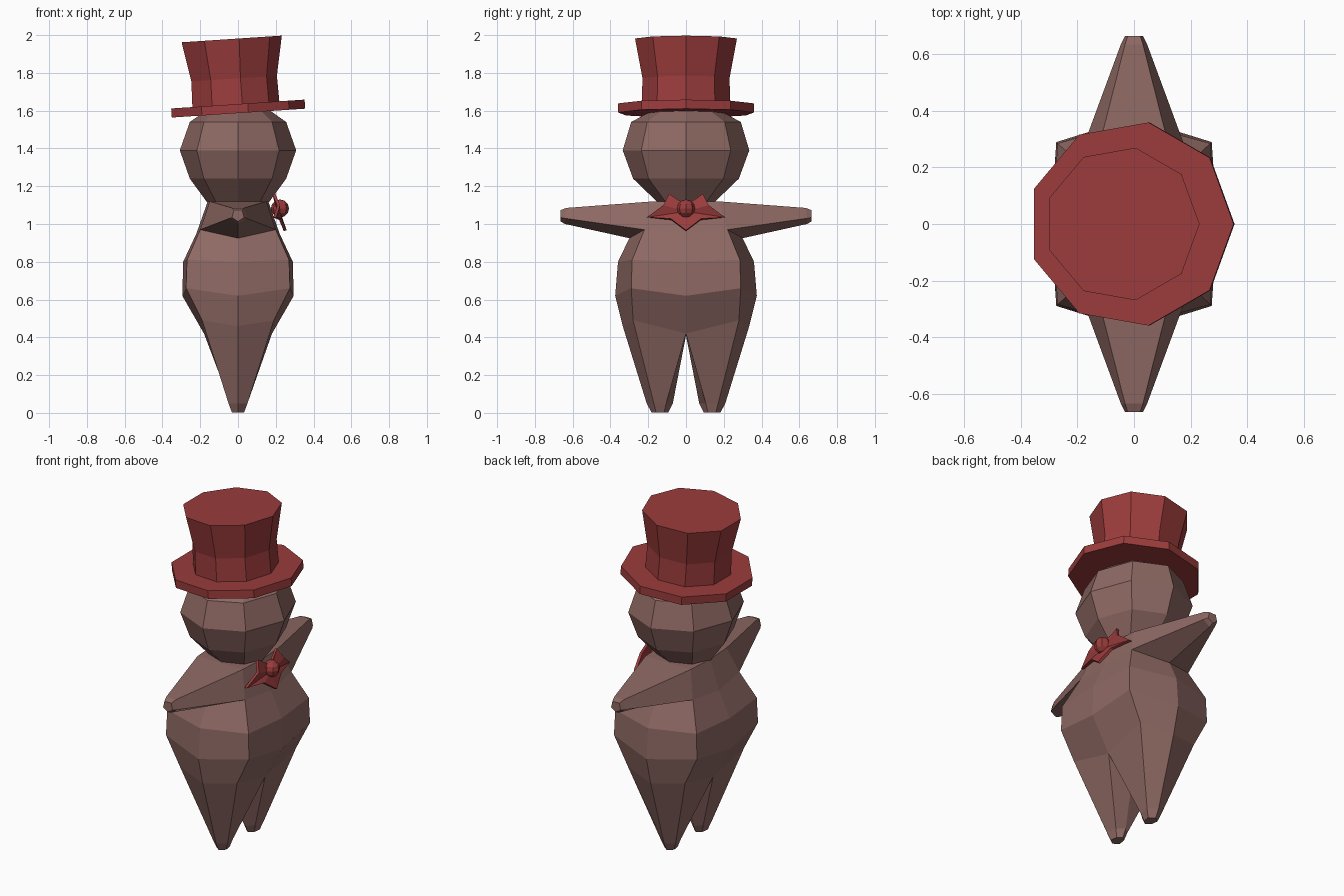
import bpy, bmesh
from math import cos, sin, pi, radians
from mathutils import Vector, Matrix

if "Cube" in bpy.data.objects:
    bpy.data.objects.remove(bpy.data.objects["Cube"])


def material(name, color):
    m = bpy.data.materials.new(name)
    m.diffuse_color = (*color, 1)
    m.use_nodes = True
    m.node_tree.nodes["Principled BSDF"].inputs["Base Color"].default_value = m.diffuse_color
    return m


FUR = material("brown", (0.27, 0.14, 0.125))
RED = material("red", (0.33, 0.045, 0.045))


def finish(bm, name, mat):
    bmesh.ops.remove_doubles(bm, verts=bm.verts, dist=0.0005)
    bmesh.ops.recalc_face_normals(bm, faces=bm.faces)
    me = bpy.data.meshes.new(name)
    bm.to_mesh(me)
    bm.free()
    me.materials.append(mat)
    ob = bpy.data.objects.new(name, me)
    bpy.context.collection.objects.link(ob)
    return ob


def loft(bm, rings, start=False, end=False, closed=True):
    """Skin between point rings of equal length, with optional caps."""
    vs = [[bm.verts.new(p) for p in r] for r in rings]
    n = len(vs[0])
    for a, b in zip(vs, vs[1:]):
        for i in range(n if closed else n - 1):
            j = (i + 1) % n
            bm.faces.new((a[i], a[j], b[j], b[i]))
    if start:
        bm.faces.new(vs[0])
    if end:
        bm.faces.new(vs[-1])


def ngon(n, rx, ry, z, cx=0):
    return [(cx + rx * cos(2 * pi * i / n), ry * sin(2 * pi * i / n), z) for i in range(n)]


# Body: one half (y > 0) of torso, arm and leg, then mirrored
bm = bmesh.new()


def half(front, corner, side):
    """Five points from front centre round the side to back centre."""
    flip = lambda p: (-p[0], p[1], p[2])
    return [front, corner, side, flip(corner), flip(front)]


hip = half((.18, 0, .42), (.19, .28, .49), (0, .335, .46))
arm_low = half((.22, 0, .95), (.20, .22, .97), (0, .30, .925))
loft(bm, [hip,
          half((.295, 0, .62), (.275, .29, .66), (0, .375, .62)),
          half((.29, 0, .80), (.27, .285, .81), (0, .36, .80)),
          arm_low], closed=False)

# chest, back and shoulder plate
top = [(.16, 0, 1.12), (.15, .17, 1.12), (-.15, .17, 1.12), (-.16, 0, 1.12)]
for f in (top, [arm_low[0], arm_low[1], top[1], top[0]],
          [arm_low[3], arm_low[4], top[3], top[2]]):
    bm.faces.new([bm.verts.new(p) for p in f])

# arm
root = [top[2], top[1], arm_low[1], arm_low[2], arm_low[3]]
tip = [(-.032, .635, 1.085), (.032, .635, 1.085), (.045, .64, 1.03),
       (0, .64, 1.0), (-.045, .64, 1.03)]
mid = Vector((0, .665, 1.045))
end = [(p[0] * .7, .665, mid.z + (p[2] - mid.z) * .7) for p in tip]
loft(bm, [root, tip, end], end=True)

# leg
foot = [(.04, .105, .05), (.05, .17, .05), (0, .208, .05), (-.05, .17, .05),
        (-.04, .105, .05), (0, .07, .05)]
sole = [(x * .65, .137 + (y - .137) * .65, .003) for x, y, z in foot]
loft(bm, [hip + [(0, 0, .41)], foot, sole], end=True)

# mirror to the other side
geom = bm.verts[:] + bm.edges[:] + bm.faces[:]
bmesh.ops.mirror(bm, geom=geom, matrix=Matrix.Identity(4), axis='Y', merge_dist=0.0005)
finish(bm, "body", FUR)

# Head
bm = bmesh.new()
head = [(1.11, .16, .145), (1.24, .255, .28), (1.39, .308, .335),
        (1.54, .255, .29), (1.60, .17, .18)]
loft(bm, [ngon(8, rx, ry, z) for z, rx, ry in head], True, True)
finish(bm, "head", FUR)

# Top hat: nine-sided brim and flared crown, tilted
bm = bmesh.new()
loft(bm, [ngon(9, .365, .365, z, -.01) for z in (-.024, .024)], True, True)
hat = finish(bm, "hat_brim", RED)
bm = bmesh.new()
crown = [(.02, .238), (.16, .234), (.37, .274)]
loft(bm, [ngon(9, r, r, z, -.017) for z, r in crown], True, True)
crown = finish(bm, "hat_crown", RED)
for ob in (hat, crown):
    ob.location = (0, 0, 1.611)
    ob.rotation_euler = (0, radians(-3.8), 0)

# Bow: pleated fan on each side
bm = bmesh.new()
fan = [(.21, 0, 1.10), (.19, .09, 1.158), (.215, .12, 1.10), (.195, .205, 1.035),
       (.225, .08, 1.025), (.25, 0, .965)]
for s in (1, -1):
    for a, b in zip(fan, fan[1:]):
        pts = [(.215, 0, 1.065), a, b]
        if len({(p[0], p[1] * s, p[2]) for p in pts}) == 3:
            bm.faces.new([bm.verts.new((p[0], p[1] * s, p[2])) for p in pts])
bow = finish(bm, "bow", RED)
mod = bow.modifiers.new("thickness", 'SOLIDIFY')
mod.thickness = .016
mod.offset = 0

# Bow knot
bm = bmesh.new()
bmesh.ops.create_uvsphere(bm, u_segments=8, v_segments=6, radius=.048,
                          matrix=Matrix.Translation((.222, 0, 1.082)))
finish(bm, "bow_knot", RED)
